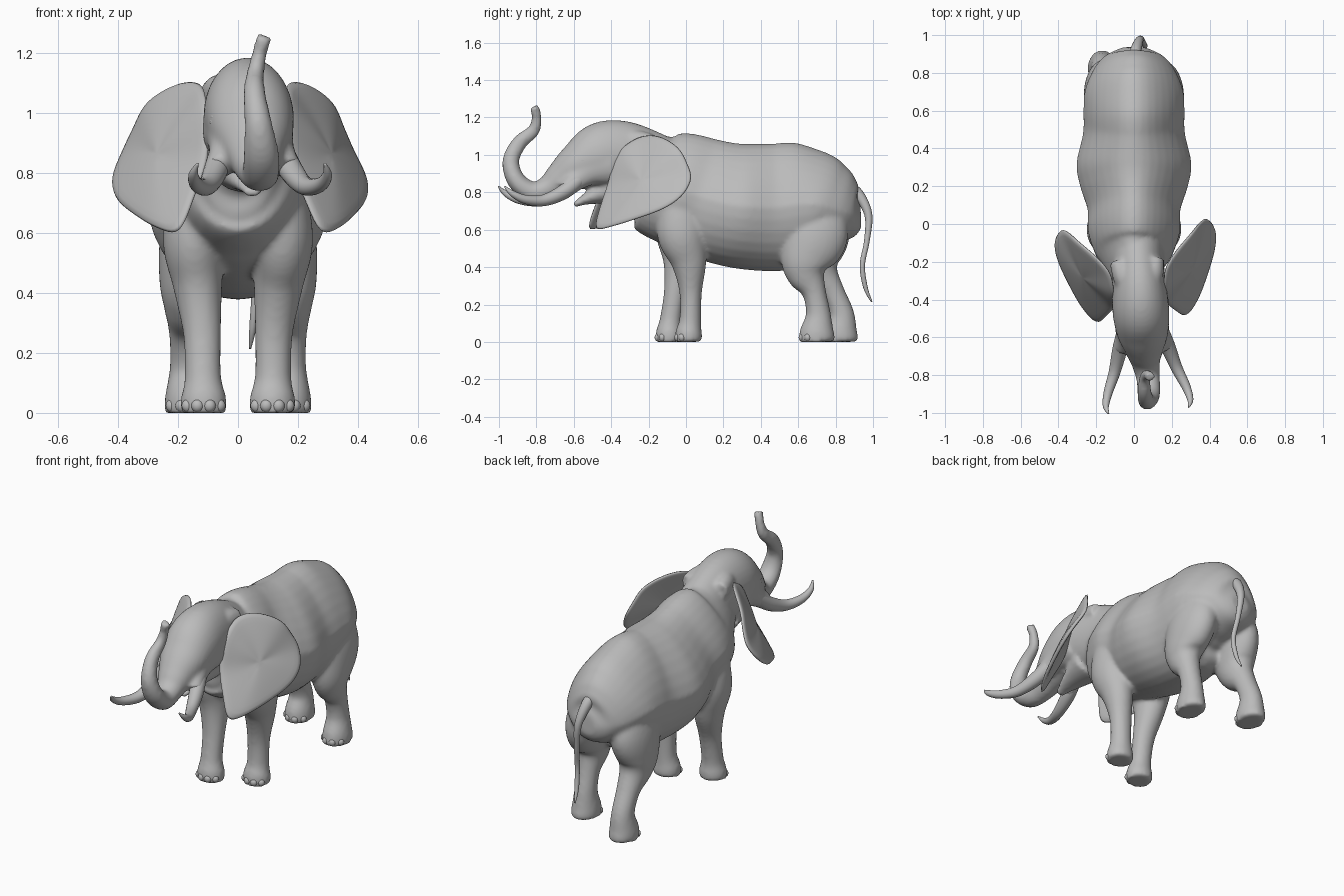
import bpy, bmesh, math
from mathutils import Vector, Matrix

cube = bpy.data.objects.get("Cube")
if cube:
    bpy.data.objects.remove(cube)

skin = bpy.data.materials.new("warm_grey")
skin.use_nodes = True
skin.diffuse_color = (0.5, 0.5, 0.5, 1)
skin.node_tree.nodes["Principled BSDF"].inputs["Base Color"].default_value = (0.5, 0.5, 0.5, 1)

# The head is turned a little, so its mirror plane is too
FLIP = Matrix.Rotation(math.radians(9), 4, "Z") @ Matrix.Scale(-1, 4, Vector((1, 0, 0)))
SIDES = (("left", Matrix()), ("right", FLIP))


def spline(a, b, c, d, t):
    return 0.5 * (2 * b + (c - a) * t + (2 * a - 5 * b + 4 * c - d) * t * t
                  + (3 * b - a - 3 * c + d) * t ** 3)


def smooth_path(pts, steps=6, closed=False):
    pts = [Vector(p) for p in pts]
    n = len(pts)
    pick = (lambda i: pts[i % n]) if closed else (lambda i: pts[max(0, min(n - 1, i))])
    path = [spline(pick(i - 1), pick(i), pick(i + 1), pick(i + 2), s / steps)
            for i in range(n if closed else n - 1) for s in range(steps)]
    return path if closed else path + [pts[-1]]


def tube(bm, pts, taper=0.0, sides=32, place=Matrix()):
    """Loft ellipses along points (x, y, z, half width, half height); taper narrows the top."""
    path = smooth_path(pts)
    centres = [Vector(p[:3]) for p in path]
    rings = []
    for i, p in enumerate(path):
        along = (centres[min(i + 1, len(path) - 1)] - centres[max(i - 1, 0)]).normalized()
        side = Vector((1, 0, 0))
        side = (side - along * side.dot(along)).normalized()
        up = side.cross(along)
        ring = []
        for k in range(sides):
            a = math.tau * k / sides
            width = math.cos(a) * p[3] * (1 - taper * max(0, math.sin(a)))
            ring.append(bm.verts.new(place @ (centres[i] + side * width + up * math.sin(a) * p[4])))
        rings.append(ring)
    for r, s in zip(rings, rings[1:]):
        for k in range(sides):
            j = (k + 1) % sides
            bm.faces.new((r[k], r[j], s[j], s[k]))
    bm.faces.new(rings[0])
    bm.faces.new(rings[-1])


def finish(name, bm):
    bmesh.ops.recalc_face_normals(bm, faces=bm.faces)
    for f in bm.faces:
        f.smooth = True
    mesh = bpy.data.meshes.new(name)
    bm.to_mesh(mesh)
    bm.free()
    mesh.materials.append(skin)
    ob = bpy.data.objects.new(name, mesh)
    bpy.context.collection.objects.link(ob)
    return ob


def ball(name, centre, size):
    bm = bmesh.new()
    bmesh.ops.create_uvsphere(bm, u_segments=16, v_segments=10, radius=1,
                              matrix=Matrix.Translation(centre) @ Matrix.Diagonal((*size, 1)))
    return finish(name, bm)


# Torso, from chest to rump: y, top, bottom, half width
bm = bmesh.new()
torso = [(-.36, .95, .77, .07), (-.29, 1.06, .69, .125), (-.21, 1.11, .62, .165),
         (-.13, 1.12, .55, .215), (-.03, 1.122, .5, .245), (.08, 1.095, .455, .246),
         (.2, 1.07, .415, .285), (.32, 1.06, .388, .305), (.48, 1.06, .378, .27),
         (.6, 1.068, .4, .268), (.7, 1.022, .45, .262), (.78, .955, .48, .235),
         (.85, .878, .51, .195), (.9, .81, .55, .14), (.935, .74, .62, .06)]
tube(bm, [(0, y, (t + b) / 2, w, (t - b) / 2) for y, t, b, w in torso], taper=0.3)

# Head flowing into the raised trunk
tube(bm, [(.01, -.08, .86, .16, .2), (.02, -.22, .93, .14, .205), (.03, -.36, .985, .145, .2),
          (.037, -.47, .985, .15, .182), (.047, -.58, .935, .135, .128), (.055, -.67, .87, .1, .093),
          (.063, -.74, .82, .075, .068), (.075, -.82, .8, .063, .058), (.078, -.905, .86, .06, .05),
          (.068, -.937, .965, .046, .045), (.055, -.89, 1.065, .037, .041),
          (.058, -.815, 1.13, .03, .034), (.072, -.798, 1.2, .025, .027),
          (.088, -.812, 1.258, .027, .027)])

for side, place in SIDES:
    # Cheek running down into the tusk socket, and the muscle at the ear root
    tube(bm, [(.11, -.4, .95, .075, .11), (.12, -.5, .925, .065, .09), (.14, -.58, .87, .05, .06),
              (.17, -.645, .812, .043, .045)], place=place)
    tube(bm, [(.08, -.36, 1.04, .05, .06), (.105, -.27, 1.07, .05, .06),
              (.115, -.18, 1.06, .045, .05)], place=place)

# Lower jaw
tube(bm, [(.025, -.36, .83, .12, .1), (.035, -.47, .79, .08, .055),
          (.045, -.55, .757, .048, .026), (.048, -.6, .73, .026, .014)])

# Legs: each stands on its own stride position
front_leg = [(.12, -.03, .78, .1, .12), (.146, -.025, .58, .105, .13), (.135, .015, .43, .083, .096),
             (.12, .025, .27, .064, .061), (.117, .023, .12, .061, .058), (.115, .015, .05, .076, .071),
             (.115, .015, 0, .076, .071)]
hind_leg = [(.11, .69, .75, .1, .13), (.15, .69, .58, .11, .178), (.165, .645, .44, .098, .142),
            (.166, .645, .36, .082, .107), (.166, .684, .27, .065, .065), (.166, .707, .15, .062, .067),
            (.168, .7, .05, .076, .093), (.168, .7, 0, .076, .095)]
toes = []
for leg, stride in ((front_leg, -.105), (hind_leg, .125)):
    for side in (1, -1):
        shift = stride if side < 0 else 0
        bend = lambda z: shift * max(0, min(1, (.6 - z) / .42))
        posed = [(side * x, y + bend(z), z, w, h) for x, y, z, w, h in leg]
        tube(bm, posed)
        toes.append(posed[-1])

# Merge the flesh into one soft skin
body = finish("body", bm)
remesh = body.modifiers.new("skin", "REMESH")
remesh.mode = "VOXEL"
remesh.voxel_size = 0.011
remesh.use_smooth_shade = True
soften = body.modifiers.new("soften", "SMOOTH")
soften.factor = 0.5
soften.iterations = 10

# Toenails around the front of each foot
for f, (x, y, z, w, h) in enumerate(toes):
    for k in range(4):
        a = math.radians(-144 + 36 * k)
        ball(f"toenail_{f}_{k}", (x + .85 * w * math.cos(a), y + .87 * h * math.sin(a), .024),
             (.021, .019, .022))

# Ears: thin sheets spreading from a line behind the cheek
ear_rim = [(.16, -.39, .95), (.16, -.34, 1.04), (.165, -.24, 1.1), (.225, -.14, 1.1),
           (.31, -.04, 1.04), (.35, .01, .95), (.385, .03, .87), (.428, -.02, .78),
           (.428, -.12, .71), (.385, -.27, .655), (.335, -.4, .615), (.275, -.485, .605),
           (.22, -.46, .72), (.17, -.42, .84)]
tusk_path = [(.14, -.56, .88, .042, .042), (.18, -.65, .805, .04, .04), (.225, -.76, .757, .031, .031),
             (.275, -.86, .762, .024, .024), (.298, -.93, .795, .016, .016), (.29, -.97, .832, .004, .004)]
for side, place in SIDES:
    bm = bmesh.new()
    rim = smooth_path(ear_rim, 3, closed=True)
    middle = Vector((.28, -.22, .86))
    outward = Vector((.85, -.5, .1))
    levels = (1, .8, .6, .4, .2)
    rings = [[bm.verts.new(middle + (p - middle) * t + outward * .03 * (1 - t * t)) for p in rim]
             for t in levels]
    hub = bm.verts.new(middle + outward * .03)
    for k in range(len(rim)):
        j = (k + 1) % len(rim)
        for r, s in zip(rings, rings[1:]):
            bm.faces.new((r[k], r[j], s[j], s[k]))
        bm.faces.new((rings[-1][k], rings[-1][j], hub))
    # Relax the sheet into soft folds
    for step in range(8):
        bmesh.ops.smooth_vert(bm, verts=[v for v in bm.verts if not v.is_boundary], factor=0.5,
                              use_axis_x=True, use_axis_y=True, use_axis_z=True)
    bm.transform(place)
    ear = finish(side + "_ear", bm)
    solid = ear.modifiers.new("thickness", "SOLIDIFY")
    solid.thickness = 0.022
    solid.offset = 0
    ear.modifiers.new("round", "SUBSURF").levels = 1

    # Tusk
    bm = bmesh.new()
    tube(bm, tusk_path, sides=20, place=place)
    finish(side + "_tusk", bm)

    # Eye and brow
    ball(side + "_eye", place @ Vector((.165, -.55, .97)), (.018, .022, .015))
    ball(side + "_brow", place @ Vector((.16, -.545, .988)), (.02, .034, .011))

# Tail
bm = bmesh.new()
tail = [(0, .85, .84, .03), (.01, .92, .79, .03), (.03, .975, .68, .021), (.045, .967, .54, .015),
        (.058, .943, .41, .014), (.05, .96, .29, .012), (.04, .993, .215, .004)]
tube(bm, [(*p, p[-1]) for p in tail], sides=16)
finish("tail", bm)
